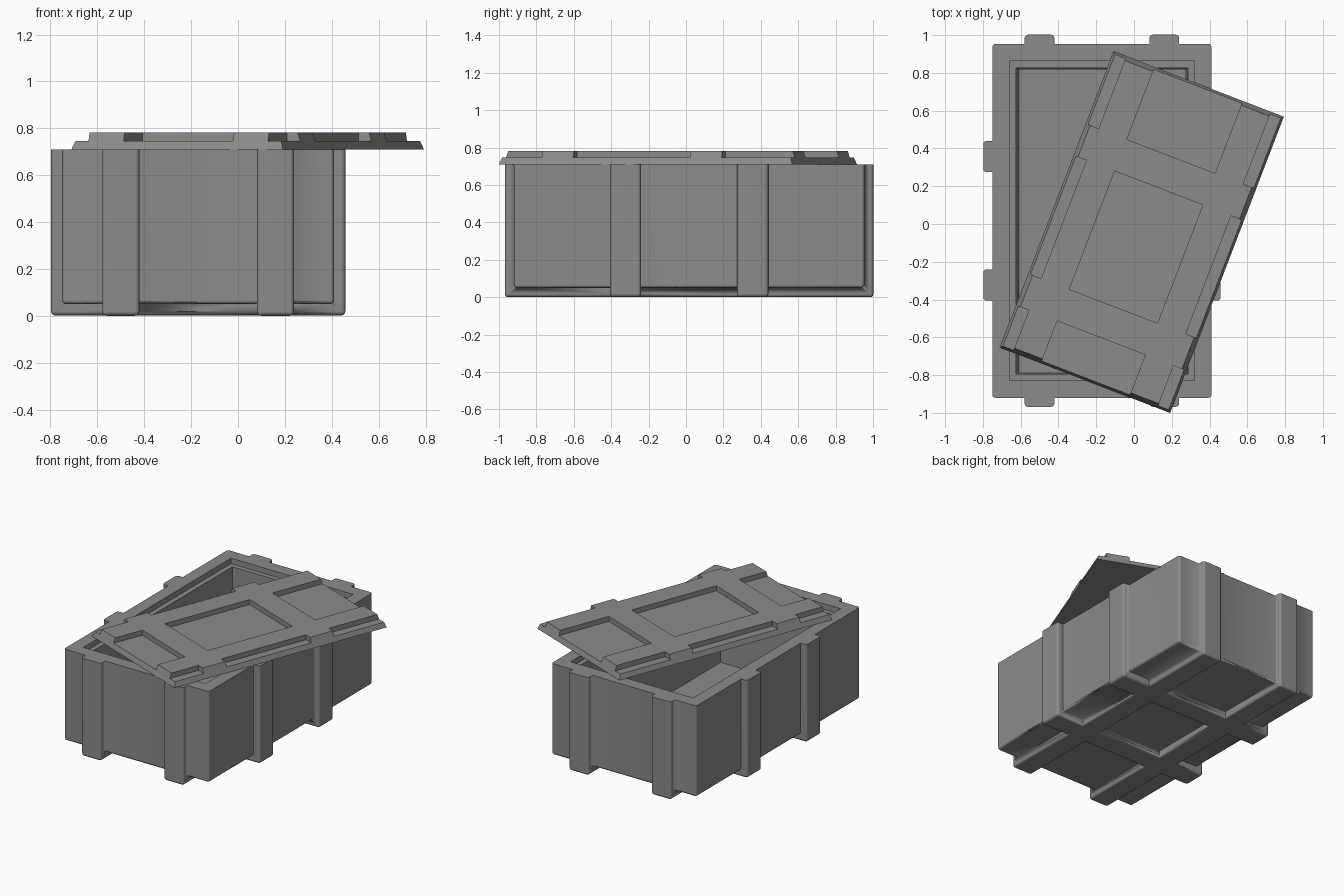
import bpy, bmesh, math
from mathutils import Vector

if "Cube" in bpy.data.objects:
    bpy.data.objects.remove(bpy.data.objects["Cube"])

CX, CY, RIM = -0.17, 0.017, 0.71

grey = bpy.data.materials.new("dark_grey")
grey.diffuse_color = (0.26, 0.26, 0.26, 1)
grey.use_nodes = True
grey.node_tree.nodes["Principled BSDF"].inputs["Base Color"].default_value = grey.diffuse_color


def link(name, bm):
    bmesh.ops.recalc_face_normals(bm, faces=bm.faces[:])
    me = bpy.data.meshes.new(name)
    bm.to_mesh(me)
    bm.free()
    me.materials.append(grey)
    ob = bpy.data.objects.new(name, me)
    bpy.context.collection.objects.link(ob)
    return ob


def block(name, x, y, hx, hy, z0, z1, bevel):
    """Bevelled box given by centre, half sizes and z range."""
    bm = bmesh.new()
    bmesh.ops.create_cube(bm, size=2)
    for v in bm.verts:
        v.co = Vector((x + v.co.x * hx, y + v.co.y * hy, z1 if v.co.z > 0 else z0))
    bmesh.ops.bevel(bm, geom=bm.edges[:], offset=bevel, segments=3, profile=0.5, affect='EDGES')
    return link(name, bm)


def loft(name, rings):
    """Stack of rectangles (half x, half y, z), capped at both ends."""
    bm = bmesh.new()
    loops = [[bm.verts.new((CX + sx * hx, CY + sy * hy, z))
              for sx, sy in ((-1, -1), (1, -1), (1, 1), (-1, 1))] for hx, hy, z in rings]
    for a, b in zip(loops, loops[1:]):
        for i in range(4):
            j = (i + 1) % 4
            bm.faces.new((a[i], a[j], b[j], b[i]))
    bm.faces.new(loops[0])
    bm.faces.new(loops[-1])
    return link(name, bm)


def smooth(ob):
    bpy.ops.object.select_all(action='DESELECT')
    bpy.context.view_layer.objects.active = ob
    ob.select_set(True)
    bpy.ops.object.shade_smooth_by_angle(angle=math.radians(35))


def boolean(ob, other, op):
    m = ob.modifiers.new(op.title(), 'BOOLEAN')
    m.object, m.operation, m.solver = other, op, 'EXACT'
    other.hide_render = True
    other.hide_set(True)


# Crate body, with bands wrapping the sides and the underside
crate = block("crate", CX, CY, 0.58, 0.937, 0.05, 1.0, 0.016)
smooth(crate)
for i, s in enumerate((-1, 1)):
    long_band = block(f"long_band_{i}", CX + s * 0.33, CY, 0.079, 0.985, 0.0, 1.01, 0.018)
    cross_band = block(f"cross_band_{i}", CX, CY + s * 0.34, 0.628, 0.083, 0.001, 1.02, 0.018)
    for b in (long_band, cross_band):
        smooth(b)
        boolean(crate, b, 'UNION')

# Hollow with a ledge for the lid; the wide top trims everything to the rim
hollow = loft("hollow_cutter", [(0.44, 0.80, 0.09), (0.455, 0.81, RIM - 0.04),
                                (0.49, 0.845, RIM - 0.04), (0.49, 0.845, RIM),
                                (1.5, 1.5, RIM), (1.5, 1.5, 1.3)])
boolean(crate, hollow, 'DIFFERENCE')
wn = crate.modifiers.new("Even shading", 'WEIGHTED_NORMAL')
wn.keep_sharp = True

# Lid: a sloped-edge plate with raised bands, turned on top of the crate
US = [-0.470, -0.41, -0.25, 0.25, 0.41, 0.470]
VS = [-0.827, -0.60, -0.42, 0.25, 0.43, 0.827]
PLATE, BAND, HX, HY = 0.036, 0.072, 0.483, 0.840

bm = bmesh.new()
grid = [[bm.verts.new((u, v, PLATE)) for v in VS] for u in US]
raised = []
for i in range(5):
    for j in range(5):
        f = bm.faces.new((grid[i][j], grid[i + 1][j], grid[i + 1][j + 1], grid[i][j + 1]))
        if i in (1, 3) or j in (1, 3):
            raised.append(f)
rim = [e for e in bm.edges if e.is_boundary]
side = bmesh.ops.extrude_edge_only(bm, edges=rim)["geom"]
for v in (g for g in side if isinstance(g, bmesh.types.BMVert)):
    v.co.x *= HX / 0.470 if abs(v.co.x) > 0.46 else 1
    v.co.y *= HY / 0.827 if abs(v.co.y) > 0.82 else 1
    v.co.z = 0
bmesh.ops.contextual_create(bm, geom=[e for e in bm.edges if e.is_boundary])
top = bmesh.ops.extrude_face_region(bm, geom=raised)["geom"]
bmesh.ops.delete(bm, geom=[f for f in raised if f.is_valid], context='FACES_ONLY')
for v in (g for g in top if isinstance(g, bmesh.types.BMVert)):
    v.co.z = BAND
    v.co.x -= math.copysign(0.012, v.co.x) if abs(v.co.x) > 0.46 else 0
    v.co.y -= math.copysign(0.012, v.co.y) if abs(v.co.y) > 0.82 else 0
lid = link("lid", bm)
lid.location = (0.0415, -0.043, RIM)
lid.rotation_euler.z = math.radians(-21)
smooth(lid)
